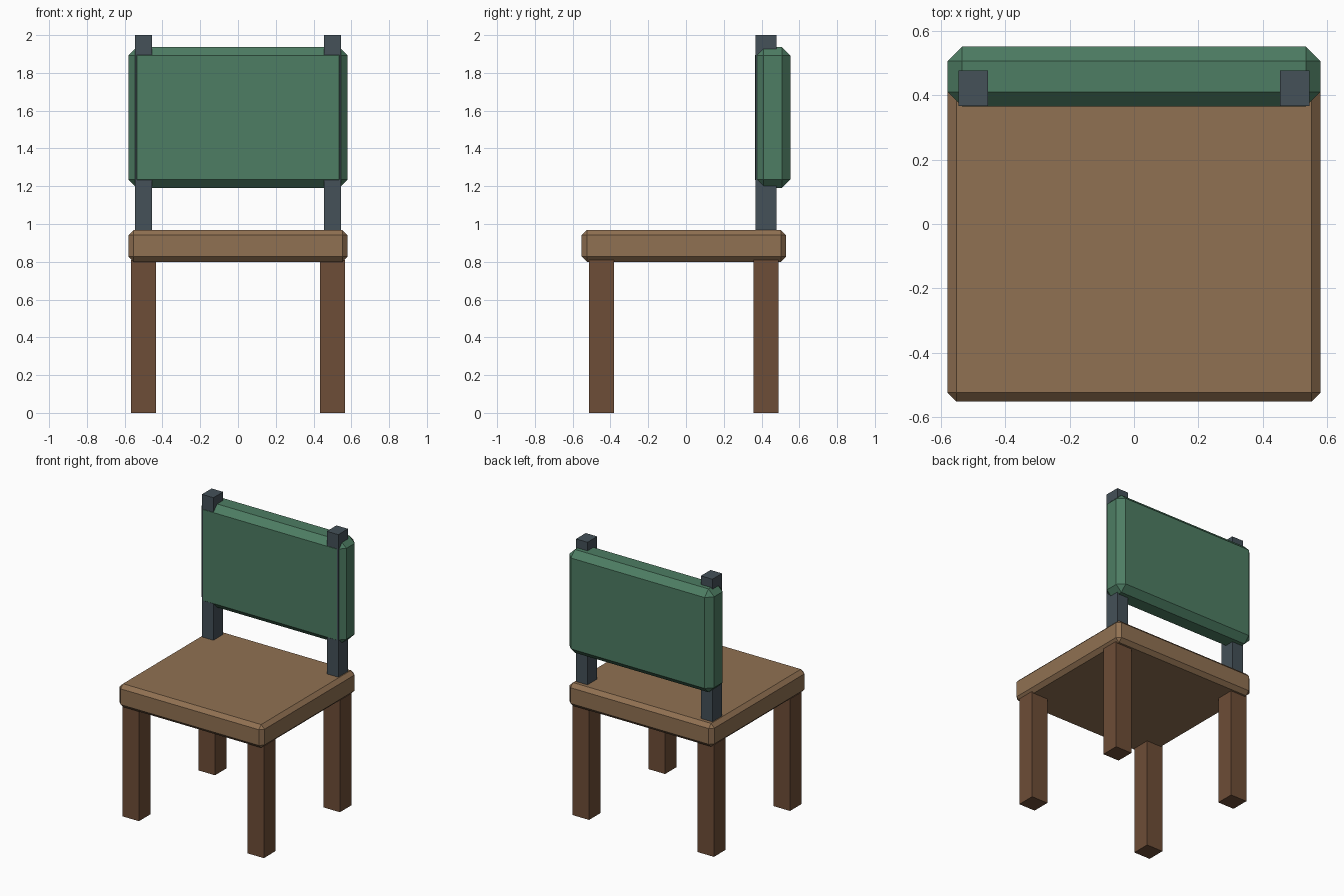
import bpy

if "Cube" in bpy.data.objects:
    bpy.data.objects.remove(bpy.data.objects["Cube"])


def material(name, rgb):
    m = bpy.data.materials.new(name)
    m.diffuse_color = (*rgb, 1.0)
    m.use_nodes = True
    m.node_tree.nodes["Principled BSDF"].inputs["Base Color"].default_value = m.diffuse_color
    return m


def box(name, lo, hi, mat, bevel=0.0):
    """Axis-aligned box between two corners, optionally chamfered."""
    bpy.ops.mesh.primitive_cube_add(
        size=1, location=[(a + b) / 2 for a, b in zip(lo, hi)])
    ob = bpy.context.object
    ob.name = name
    ob.scale = [b - a for a, b in zip(lo, hi)]
    bpy.ops.object.transform_apply(location=False, rotation=False, scale=True)
    ob.data.materials.append(mat)
    if bevel:
        mod = ob.modifiers.new("chamfer", 'BEVEL')
        mod.width = bevel
        mod.segments = 1
    return ob


seat_wood = material("seat_wood", (0.28, 0.165, 0.085))
leg_wood = material("leg_wood", (0.155, 0.075, 0.038))
fabric = material("green_fabric", (0.075, 0.205, 0.125))
metal = material("dark_metal", (0.058, 0.082, 0.098))

# Seat slab
box("seat", (-0.58, -0.552, 0.80), (0.58, 0.53, 0.968), seat_wood, 0.027)

# Back cushion, its front just proud of the posts
box("backrest", (-0.58, 0.3655, 1.19), (0.58, 0.552, 1.938), fabric, 0.045)

for side, s in (("left", -1), ("right", 1)):
    x = 0.5 * s
    # Legs
    for end, y in (("front", -0.447), ("back", 0.423)):
        box(f"{end}_{side}_leg", (x - 0.066, y - 0.066, 0),
            (x + 0.066, y + 0.066, 0.81), leg_wood)
    # Back posts
    box(f"{side}_back_post", (x - 0.046, 0.367, 0.93),
        (x + 0.046, 0.478, 2.0), metal)
